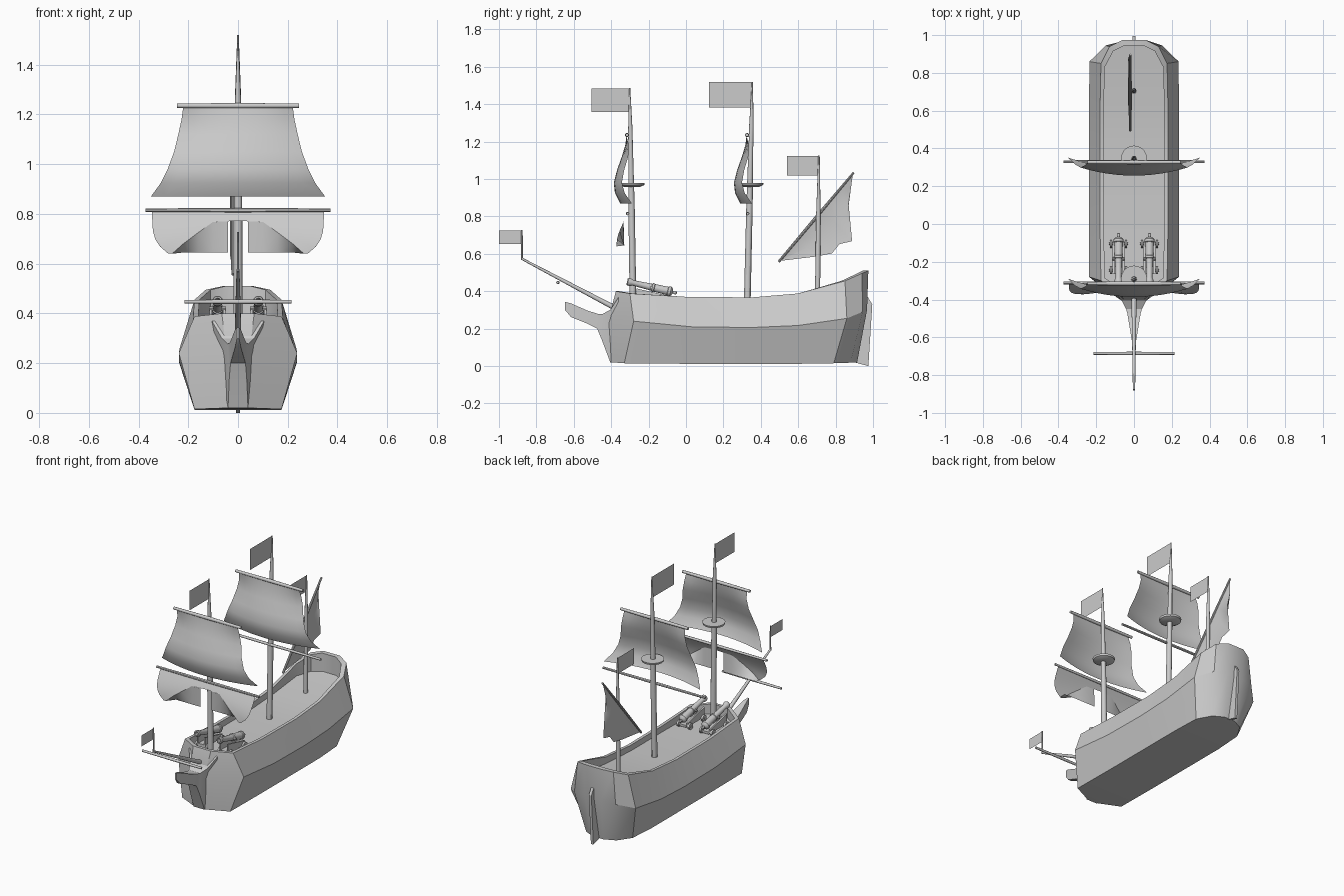
import bpy, math
from mathutils import Vector

if "Cube" in bpy.data.objects:
    bpy.data.objects.remove(bpy.data.objects["Cube"])


def mesh(name, verts, faces, smooth=True, angle=30):
    me = bpy.data.meshes.new(name)
    me.from_pydata([tuple(v) for v in verts], [], faces)
    me.update()
    ob = bpy.data.objects.new(name, me)
    bpy.context.collection.objects.link(ob)
    bpy.ops.object.select_all(action='DESELECT')
    ob.select_set(True)
    bpy.context.view_layer.objects.active = ob
    if smooth:
        bpy.ops.object.shade_smooth_by_angle(angle=math.radians(angle))
    return ob


def tube(name, a, b, prof, n=12):
    """Turned part along a-b; prof = (fraction, radius) pairs."""
    a, b = Vector(a), Vector(b)
    d = b - a
    q = d.to_track_quat('Z', 'Y')
    verts, faces = [], []
    for t, r in prof:
        for i in range(n):
            w = 2 * math.pi * i / n
            verts.append(a + d * t + q @ Vector((r * math.cos(w), r * math.sin(w), 0)))
    for k in range(len(prof) - 1):
        for i in range(n):
            j = (i + 1) % n
            faces.append((k * n + i, k * n + j, k * n + n + j, k * n + n + i))
    faces += [tuple(range(n))[::-1], tuple(range(len(verts) - n, len(verts)))]
    return mesh(name, verts, faces)


def grid(name, rows, closed=False, caps=False, angle=30):
    """Skin equal-length rows of points."""
    n = len(rows[0])
    verts = [p for r in rows for p in r]
    faces = []
    for k in range(len(rows) - 1):
        for i in range(n if closed else n - 1):
            j = (i + 1) % n
            faces.append((k * n + i, k * n + j, k * n + n + j, k * n + n + i))
    if caps:  # strips across first and last loop
        for base in (0, len(verts) - n):
            for i in range(n // 2 - 1):
                f = (base + i, base + i + 1, base + n - 2 - i, base + n - 1 - i)
                faces.append(f[::-1] if base == 0 else f)
    return mesh(name, verts, faces, angle=angle)


# Hull: half-outlines from stem to stern, for keel, knuckle and rail
bottom = [(.04, -.40, .02), (.175, -.33, .015), (.175, 0, .012), (.175, .35, .012),
          (.175, .6, .012), (.165, .79, .015), (.11, .88, .018), (.04, .915, .02)]
knuckle = [(.045, -.42, .23), (.238, -.28, .24), (.238, .03, .21), (.238, .35, .206),
           (.238, .6, .217), (.236, .86, .255), (.15, .945, .29), (.06, .968, .30)]
rail = [(.065, -.375, .40), (.175, -.30, .388), (.18, 0, .37), (.18, .35, .367),
        (.18, .6, .388), (.175, .85, .455), (.13, .94, .495), (.06, .975, .51)]
inner = [(.055, -.355, .40), (.155, -.285, .388), (.16, 0, .37), (.16, .35, .367),
         (.16, .6, .388), (.155, .83, .455), (.11, .915, .495), (.05, .945, .51)]
deck_z = [.335, .33, .33, .33, .345, .375, .385, .39]
deck = [(x, y, z) for (x, y, _), z in zip(inner, deck_z)]


def full(half):
    return half + [(-x, y, z) for x, y, z in reversed(half)]


grid("hull", [full(h) for h in (bottom, knuckle, rail, inner, deck)], True, True)

# Beak at the bow: y, top half width, top z, keel half width, keel z
beak = [(-.36, .105, .37, .04, .02), (-.405, .065, .30, .04, .02), (-.45, .042, .277, .035, .14),
        (-.475, .035, .28, .03, .2), (-.53, .026, .298, .022, .228), (-.615, .012, .335, .012, .262),
        (-.647, .004, .343, .004, .30)]
grid("beak", [[(w, y, z), (-w, y, z), (-k, y, b), (k, y, b)] for y, w, z, k, b in beak],
     True, True)

# Rudder: thin extruded side profile
prof = [(.90, .02), (.975, 0), (.996, .33), (.972, .37), (.955, .30)]
n = len(prof)
mesh("rudder", [(s, y, z) for s in (.009, -.009) for y, z in prof],
     [tuple(range(n)), tuple(range(n, 2 * n))[::-1]] +
     [(i, n + i, n + (i + 1) % n, (i + 1) % n) for i in range(n)], False)


# Masts, flags, crow's nests
def flag(name, y0, y1, z0, z1):
    mesh(name, [(0, y0, z0), (0, y1, z0), (0, y1, z1), (0, y0, z1)], [(0, 1, 2, 3)], False)


mast = [(0, .018), (.45, .017), (.75, .012), (.8, .012), (1, .003)]
tube("fore_mast", (0, -.283, .32), (0, -.301, 1.487), mast)
tube("main_mast", (0, .327, .32), (0, .355, 1.52), mast)
tube("mizzen_mast", (0, .703, .34), (0, .711, 1.125), [(0, .014), (.6, .012), (1, .004)])
flag("fore_flag", -.505, -.303, 1.357, 1.485)
flag("main_flag", .123, .353, 1.382, 1.52)
flag("mizzen_flag", .54, .71, 1.018, 1.123)
flag("bow_flag", -1.0, -.877, .653, .725)
for name, y in (("fore", -.289), ("main", .346)):
    tube(name + "_crows_nest", (0, y, .958), (0, y, .98),
         [(0, .045), (.45, .066), (1, .069)], 20)

# Bowsprit with its spar and flag pole
tube("bowsprit", (0, -.36, .30), (0, -.88, .575), [(0, .014), (1, .006)])
tube("bow_flag_pole", (0, -.877, .567), (0, -.877, .727), [(0, .005), (1, .004)], 8)


def yard(name, hw, y, z, r):
    tube(name, (-hw, y, z), (hw, y, z), [(0, r * .8), (.5, r), (1, r * .8)])


yard("bowsprit_yard", .215, -.685, .447, .009)

# Square topsails: z, half width, centre y, edge y (relative to fore mast)
sail = [(1.232, .22, -.318, -.318), (1.18, .227, -.325, -.306), (1.12, .24, -.343, -.309),
        (1.05, .257, -.368, -.33), (.98, .283, -.386, -.343), (.925, .31, -.38, -.328),
        (.87, .35, -.352, -.29)]
for name, off in (("fore", 0), ("main", .642)):
    yard(name + "_top_yard", .245, -.315 + off, 1.235, .011)
    yard(name + "_lower_yard", .372, -.312 + off, .815, .009)
    rows = []
    for z, w, yc, ye in sail:
        us = [i / 6 - 1 for i in range(13)]
        rows.append([(u * w, yc + (ye - yc) * u * u + off, z) for u in us])
    grid(name + "_topsail", rows, angle=60)


# Gathered lower sail on the fore mast, centre pulled up into an arch
def belly(z):
    s = (.81 - z) / .17
    return -.312 - .06 * math.sin(min(s, 1) * math.pi / 2)


half = [(.345, .28, .64), (.32, .265, .64), (.25, .22, .68), (.18, .16, .725), (.11, .1, .768)]
cols = [(-a, -b, z) for a, b, z in half] + [(0, 0, .772)] + half[::-1]
rows = []
for k in range(7):
    t = k / 6
    row = []
    for a, b, zb in cols:
        z = .812 + (zb - .812) * t
        row.append((a + (b - a) * t ** 4, belly(z), z))
    rows.append(row)
grid("fore_lower_sail", rows, angle=60)
for side, s in (("left", -1), ("right", 1)):
    edge = [(s * b, belly(z), z) for _, b, z in half] + [(s * .04, belly(.77), .77)]
    grid("lower_sail_fold_" + side, [edge, [(x, -.33, .645) for x, _, _ in edge]], angle=60)

# Lateen sail on the mizzen mast
tube("lateen_yard", (-.02, .495, .557), (-.02, .897, 1.035), [(0, .007), (.5, .009), (1, .006)], 10)
yard_side = [(.50, .562), (.60, .681), (.69, .789), (.77, .884), (.83, .955), (.892, 1.028)]
free_side = [(.50, .562), (.69, .585), (.78, .602), (.82, .652), (.888, .668), (.87, .86)]
strips = [[(-.02, y, z) for y, z in yard_side]]
for t, bulge in ((.5, -.012), (1, 0)):
    strips.append([(-.02 + (bulge if i else 0), a[0] + (b[0] - a[0]) * t, a[1] + (b[1] - a[1]) * t)
                   for i, (a, b) in enumerate(zip(yard_side, free_side))])
grid("lateen_sail", strips, angle=60)


# Pair of deck cannons on wheeled carriages
def box(name, x, y0, y1, w, zb, z0, z1):
    v = [(x + sx * w, y, z) for sx in (-1, 1)
         for y, z in ((y0, zb), (y1, zb), (y1, z1), (y0, z0))]
    mesh(name, v, [(3, 2, 1, 0), (4, 5, 6, 7), (0, 1, 5, 4), (1, 2, 6, 5), (2, 3, 7, 6), (3, 0, 4, 7)],
         False)


barrel = [(0, .003), (.02, .009), (.05, .009), (.08, .006), (.1, .02), (.13, .027), (.18, .027),
          (.19, .023), (.45, .021), (.46, .024), (.5, .024), (.51, .019), (.88, .015), (.93, .021),
          (.98, .021), (1, .017), (1, .011), (.85, .011)]
for side, s in (("left", -1), ("right", 1)):
    x = s * .082
    tube("cannon_barrel_" + side, (x, -.048, .39), (x, -.315, .452), barrel, 14)
    tube("cannon_trunnion_" + side, (x - .034, -.185, .42), (x + .034, -.185, .42),
         [(0, .008), (1, .008)], 8)
    for k in (-1, 1):
        box("carriage_cheek_%s_%d" % (side, k), x + k * .027, -.265, -.09, .005, .35, .415, .375)
    box("carriage_bed_" + side, x, -.265, -.085, .024, .345, .365, .36)
    for y in (-.245, -.105):
        tube("cannon_axle_" + side, (x - .05, y, .352), (x + .05, y, .352), [(0, .006), (1, .006)], 8)
        for k in (-1, 1):
            tube("cannon_wheel_" + side, (x + k * .034, y, .352), (x + k * .046, y, .352),
                 [(0, .021), (1, .021)], 12)
